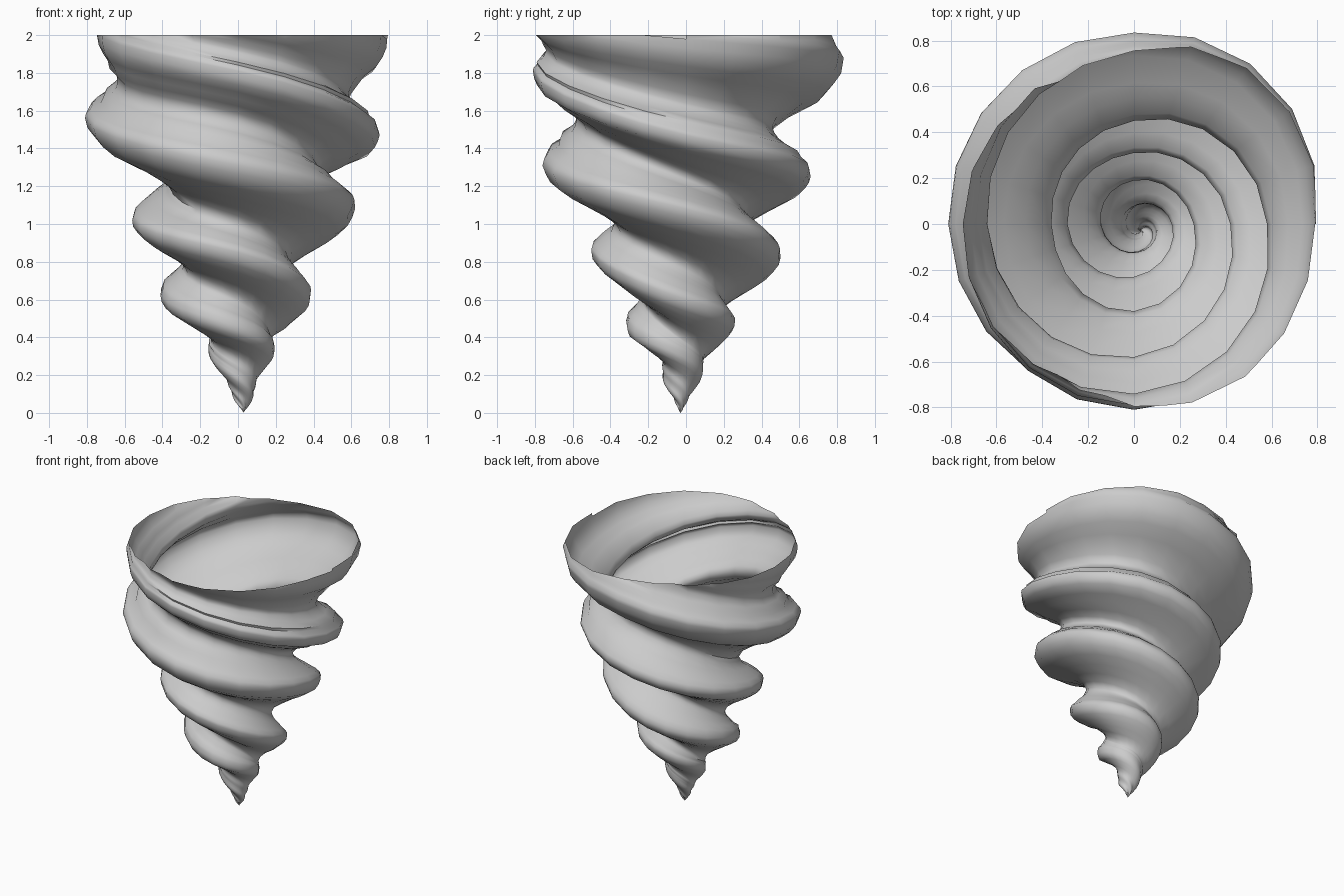
import bpy, bmesh, math
from mathutils import Vector

if "Cube" in bpy.data.objects:
    bpy.data.objects.remove(bpy.data.objects["Cube"], do_unlink=True)

# The funnel is two sheets wound as a double helix. Each step is a quarter turn
# downward; pairs are (height, radius) of the crest and of the groove under it.
CRESTS = [
    [(2.4, .82), (2.1, .85), (1.98, .79), (1.85, .83), (1.56, .81), (1.31, .76), (1.08, .62),
     (.82, .5), (.62, .41), (.46, .31), (.32, .17), (.2, .1), (.09, .05), (0, 0)],
    [(2.5, .82), (2.25, .8), (2.03, .75), (1.81, .81), (1.47, .75), (1.25, .66), (1.02, .56),
     (.85, .5), (.6, .38), (.46, .25), (.31, .16), (.18, .1), (.08, .05), (0, 0)],
]
GROOVES = [
    [(2.15, .72), (1.92, .74), (1.64, .58), (1.48, .45), (1.2, .36), (1.0, .38), (.77, .26),
     (.57, .19), (.39, .15), (.27, .11), (.16, .075), (.07, .035), (0, 0)],
    [(2.2, .76), (2.06, .74), (1.74, .64), (1.55, .58), (1.25, .42), (1.03, .31), (.78, .29),
     (.6, .23), (.38, .16), (.27, .1), (.16, .075), (.07, .035), (0, 0)],
]
QUARTER = 5          # segments in a quarter turn
HALF = 7             # rows from crest to groove
STEPS = 13 * QUARTER


def sample(knots, t):
    """Smooth curve through the knots."""
    k = int(t)
    a, b, c, d = (Vector(knots[max(0, min(len(knots) - 1, k + o))]) for o in (-1, 0, 1, 2))
    f = t - k
    return b + 0.5 * f * ((c - a) + f * ((2 * a - 5 * b + 4 * c - d) + f * (3 * (b - c) + d - a)))


def section(strand, i, row):
    """Height and radius on one sheet, from its crest through the groove to the next crest."""
    t = i / QUARTER
    groove = sample(GROOVES[strand], t)
    if row <= HALF:
        f = row / HALF
        top = sample(CRESTS[strand], t)
        blend = 0.5 + 0.5 * math.cos(math.pi * f ** 1.2)
    else:
        f = 2 - row / HALF
        top = sample(CRESTS[1 - strand], t + 2)
        blend = 0.5 + 0.5 * math.cos(math.pi * f)
    z = top.x + (groove.x - top.x) * f
    r = groove.y + (top.y - groove.y) * blend
    # wind streaks running along the sheet
    streak = math.sin(row * 2.4 + strand * 2 + t * 0.35) * (0.5 + 0.5 * math.sin(t * 1.3 + row))
    return z, max(0, r * (1 + 0.03 * streak * math.sin(math.pi * f)))


def build_funnel():
    bm = bmesh.new()
    rows = 2 * HALF
    grid = {}
    for strand in range(2):
        for i in range(STEPS + 1):
            angle = math.pi / 2 * (i / QUARTER - 2) + math.pi * strand
            c, s = math.cos(angle), math.sin(angle)
            for row in range(rows):
                z, r = section(strand, i, row)
                lean = 0.03 * max(0, 1 - z / 0.5)
                # the mouth swells towards the back left
                r *= 1 + 0.12 * max(0, c) * max(0, s) * (max(0, z) / 2) ** 3
                grid[strand, i, row] = bm.verts.new((r * c + lean, r * s - lean, max(0, z)))

    # the lower edge of one sheet is the crest of the other, half a turn later
    def vert(strand, i, row):
        if row == rows:
            return grid[1 - strand, min(STEPS, i + 2 * QUARTER), 0]
        return grid[strand, i, row]

    for strand in range(2):
        for i in range(STEPS):
            for row in range(rows):
                loop = [vert(strand, i, row), vert(strand, i, row + 1),
                        vert(strand, i + 1, row + 1), vert(strand, i + 1, row)]
                loop = list(dict.fromkeys(loop))
                if len(loop) > 2:
                    bm.faces.new(loop)
    bmesh.ops.remove_doubles(bm, verts=bm.verts, dist=0.001)

    # level, open rim
    bmesh.ops.bisect_plane(bm, geom=bm.verts[:] + bm.edges[:] + bm.faces[:],
                           plane_co=(0, 0, 2), plane_no=(0, 0, 1), clear_outer=True)
    bmesh.ops.recalc_face_normals(bm, faces=bm.faces)
    mesh = bpy.data.meshes.new("tornado_funnel")
    bm.to_mesh(mesh)
    bm.free()
    obj = bpy.data.objects.new("tornado_funnel", mesh)
    bpy.context.collection.objects.link(obj)
    return obj


# Material
GREY = (0.6, 0.6, 0.6, 1)
mat = bpy.data.materials.new("storm_grey")
mat.use_nodes = True
mat.diffuse_color = GREY
mat.node_tree.nodes["Principled BSDF"].inputs["Base Color"].default_value = GREY

funnel = build_funnel()
funnel.data.materials.append(mat)
bpy.context.view_layer.objects.active = funnel
funnel.select_set(True)
bpy.ops.object.shade_smooth_by_angle(angle=math.radians(60))
